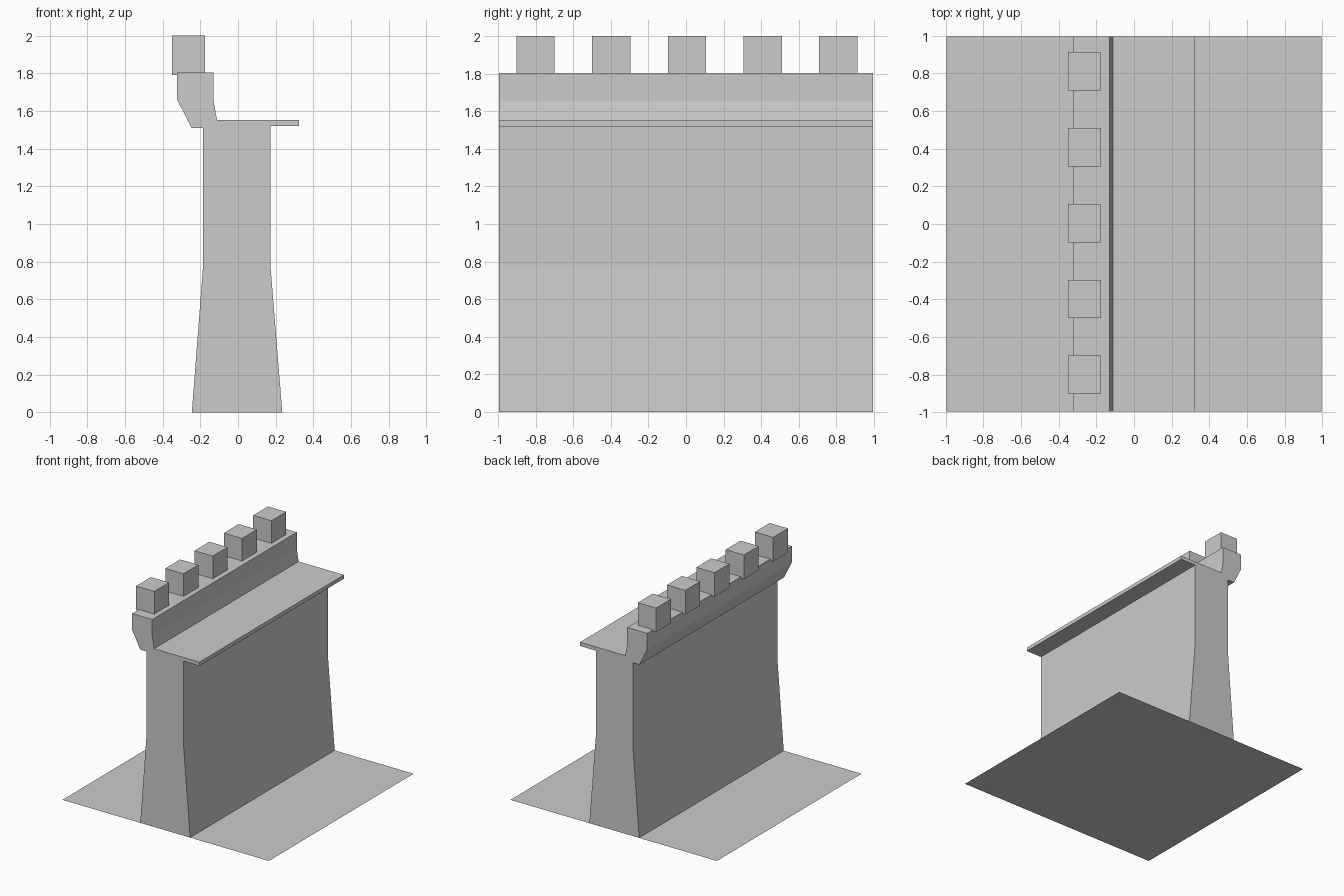
import bpy
import bmesh
from mathutils import Matrix

cube = bpy.data.objects.get("Cube")
if cube:
    bpy.data.objects.remove(cube, do_unlink=True)

HALF = 0.995  # half length of the wall and the ground

stone = bpy.data.materials.new("grey stone")
stone.use_nodes = True
GREY = (0.6, 0.6, 0.6, 1.0)
stone.diffuse_color = GREY
stone.node_tree.nodes["Principled BSDF"].inputs["Base Color"].default_value = GREY


def finish(name, bm, solid=True):
    if solid:
        bmesh.ops.recalc_face_normals(bm, faces=bm.faces)
    mesh = bpy.data.meshes.new(name)
    bm.to_mesh(mesh)
    bm.free()
    mesh.materials.append(stone)
    obj = bpy.data.objects.new(name, mesh)
    bpy.context.collection.objects.link(obj)
    return obj


def box(name, centre, size):
    bm = bmesh.new()
    matrix = Matrix.Translation(centre) @ Matrix.Diagonal((*size, 1))
    bmesh.ops.create_cube(bm, size=1, matrix=matrix)
    return finish(name, bm)


def extrude_profile(name, profile, half_length):
    bm = bmesh.new()
    face = bm.faces.new([bm.verts.new((x, -half_length, z)) for x, z in profile])
    grown = bmesh.ops.extrude_face_region(bm, geom=[face], use_keep_orig=True)
    moved = [v for v in grown["geom"] if isinstance(v, bmesh.types.BMVert)]
    bmesh.ops.translate(bm, verts=moved, vec=(0, 2 * half_length, 0))
    return finish(name, bm)


# Ground sheet
bm = bmesh.new()
bmesh.ops.create_grid(bm, x_segments=1, y_segments=1, size=HALF)
finish("ground", bm, solid=False)

# Wall cross-section: battered base, overhanging walkway, corbelled parapet
wall_profile = [
    (-0.245, 0), (0.235, 0), (0.172, 0.78), (0.172, 1.52),
    (0.325, 1.52), (0.325, 1.553),
    (-0.112, 1.553), (-0.13, 1.655), (-0.13, 1.803),
    (-0.323, 1.803), (-0.323, 1.66), (-0.247, 1.51),
    (-0.185, 1.51), (-0.185, 0.78),
]
extrude_profile("wall", wall_profile, HALF)

# Merlons along the outer edge of the parapet
for i in range(5):
    y = 0.005 + (i - 2) * 0.403
    box(f"merlon_{i + 1}", (-0.263, y, 1.895), (0.176, 0.204, 0.21))
